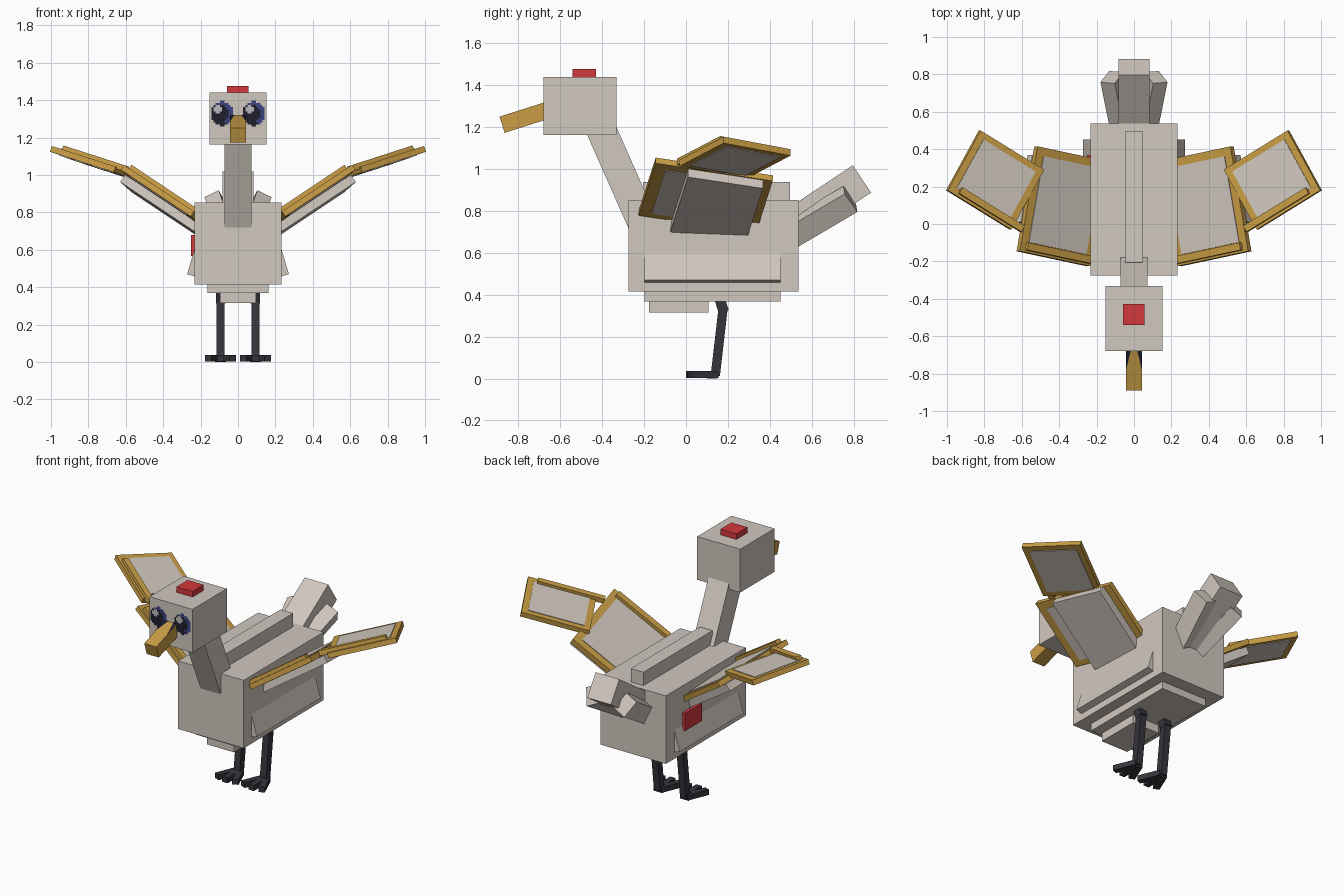
import bpy, bmesh, math
from mathutils import Vector, Matrix

cube = bpy.data.objects.get("Cube")
if cube:
    bpy.data.objects.remove(cube, do_unlink=True)


def material(name, rgb):
    m = bpy.data.materials.new(name)
    m.use_nodes = True
    col = (*rgb, 1)
    m.diffuse_color = col
    m.node_tree.nodes["Principled BSDF"].inputs["Base Color"].default_value = col
    return m


PALE = material("pale_feather", (0.64, 0.58, 0.525))
GOLD = material("gold", (0.59, 0.34, 0.06))
RED = material("red", (0.65, 0.04, 0.045))
DARK = material("charcoal", (0.035, 0.035, 0.045))
BLACK = material("eye_black", (0.014, 0.014, 0.03))
NAVY = material("eye_navy", (0.045, 0.06, 0.22))
SHINE = material("eye_shine", (0.5, 0.5, 0.53))


def finish(name, bm, mats):
    mesh = bpy.data.meshes.new(name)
    bm.to_mesh(mesh)
    bm.free()
    for m in mats:
        mesh.materials.append(m)
    ob = bpy.data.objects.new(name, mesh)
    bpy.context.collection.objects.link(ob)
    return ob


def slab(name, mat, origin, u, v, w, flip=False):
    """Box spanned by three edge vectors from one corner; flip mirrors it in x."""
    bm = bmesh.new()
    bmesh.ops.create_cube(bm, size=1)
    o, u, v, w = (Vector(p) for p in (origin, u, v, w))
    for vert in bm.verts:
        a, b, c = (k + 0.5 for k in vert.co)
        vert.co = o + u * a + v * b + w * c
        if flip:
            vert.co.x *= -1
    bmesh.ops.recalc_face_normals(bm, faces=bm.faces)
    return finish(name, bm, [mat])


def box(name, mat, x0, x1, y0, y1, z0, z1):
    return slab(name, mat, (x0, y0, z0), (x1 - x0, 0, 0), (0, y1 - y0, 0), (0, 0, z1 - z0))


def bar(name, mat, a, b, width, depth, roll=0, flip=False):
    """Square-ended bar whose axis runs from a to b."""
    a, d = Vector(a), Vector(b) - Vector(a)
    rot = Matrix.Rotation(math.radians(roll), 3, d)
    side = rot @ d.cross(Vector((0, 0, 1))).normalized()
    up = side.cross(d).normalized()
    return slab(name, mat, a - side * width / 2 - up * depth / 2,
                d, side * width, up * depth, flip)


# Body, back ridge and belly plates
box("body", PALE, -0.233, 0.233, -0.275, 0.537, 0.415, 0.852)
box("back_ridge", PALE, -0.045, 0.045, -0.205, 0.496, 0.84, 0.938)
box("belly_plate", PALE, -0.163, 0.163, -0.197, 0.452, 0.368, 0.42)
box("breast_plate", PALE, -0.096, 0.096, -0.177, 0.107, 0.315, 0.37)
box("side_patch", RED, -0.252, -0.23, 0.2, 0.37, 0.567, 0.68)

# Neck, head, comb and beak
bar("neck", PALE, (0, -0.16, 0.635), (0, -0.432, 1.25), 0.146, 0.143)
box("head", PALE, -0.153, 0.153, -0.68, -0.332, 1.163, 1.441)
box("comb", RED, -0.058, 0.056, -0.541, -0.429, 1.43, 1.477)
bar("beak", GOLD, (0, -0.62, 1.294), (0, -0.878, 1.212), 0.086, 0.081)


# Stepped round eyes made of small square cells
def eye(name, cx, cz):
    cell, n = 0.0115, 6
    bm = bmesh.new()
    for i in range(-n, n):
        for j in range(-n, n):
            px, pz = i + 0.5, j + 0.5
            r = math.hypot(px * 1.1, pz)
            if r > 5.7:
                continue
            cs = [(i, j), (i + 1, j), (i + 1, j + 1), (i, j + 1)]
            f = bm.faces.new([bm.verts.new((cx + p * cell, -0.684, cz + q * cell)) for p, q in cs])
            if math.hypot(px + 2, pz - 1.8) < 1.9:
                f.material_index = 2
            elif r > 3.7 and px + 0.7 * pz > -1:
                f.material_index = 1
    bmesh.ops.remove_doubles(bm, verts=bm.verts, dist=1e-4)
    finish(name, bm, [BLACK, NAVY, SHINE])


eye("left_eye", 0.085, 1.328)
eye("right_eye", -0.085, 1.328)

# Dark tapering marks on top of the beak
for s, side in ((1, "left"), (-1, "right")):
    bm = bmesh.new()
    pts = [(0.043, -0.68), (0.018, -0.68), (0.043, -0.785)]
    f = bm.faces.new([bm.verts.new((s * x, y, 1.3205 + (y + 0.68) * 0.318)) for x, y in pts])
    f.normal_update()
    if f.normal.z < 0:
        f.normal_flip()
    finish(side + "_beak_mark", bm, [BLACK])

# Middle tail feather
bar("tail_middle", PALE, (0, 0.42, 0.674), (0, 0.84, 0.953), 0.168, 0.157)


# Wing segment: frame, raised leading bar and inset panels
def wing_segment(name, rf, u, v, bar_t, bar_s, panel, flip):
    rf, u, v = Vector(rf), Vector(u), Vector(v)
    n = u.cross(v).normalized()

    def part(label, mat, t0, t1, s0, s1, h0, h1):
        slab(name + label, mat, rf + u * t0 + v * s0 + n * h0,
             u * (t1 - t0), v * (s1 - s0), n * (h1 - h0), flip)

    part("_frame", GOLD, 0, 1, 0, 1, -0.032, 0)
    part("_leading_bar", GOLD, *bar_t, *bar_s, -0.01, 0.022)
    part("_top_panel", PALE, *panel, 0, 0.004)
    part("_under_panel", PALE, *panel, -0.036, -0.032)
    return part


for flip, side in ((False, "left"), (True, "right")):
    # Wings
    inner = wing_segment(side + "_inner_wing", (0.235, -0.225, 0.805), (0.375, 0.08, 0.25),
                         (-0.095, 0.56, -0.085), (-0.05, 0.93), (0.02, 0.09),
                         (0.08, 0.9, 0.1, 0.92), flip)
    inner("_feathers", PALE, -0.05, 1.0, 0.28, 0.92, -0.083, -0.036)
    wing_segment(side + "_outer_wing", (0.655, -0.03, 1.045), (0.34, 0.21, 0.11),
                 (-0.175, 0.32, -0.06), (-0.12, 0.86), (0.04, 0.14),
                 (0.09, 0.91, 0.1, 0.91), flip)

    # Sloping side panel
    slab(side + "_side_panel", PALE, (0.232, -0.197, 0.605), (0, 0.649, 0),
         (0.04, 0, -0.135), (-0.05, 0, -0.015), flip)

    # Outer tail feather
    bar(side + "_tail_feather", PALE, (0.05, 0.45, 0.66), (0.118, 0.785, 0.857),
        0.085, 0.115, 30, flip)

    # Leg and three toes
    x = 0.093
    bar(side + "_thigh", DARK, (x, 0.155, 0.40), (x, 0.18, 0.32), 0.05, 0.05, 0, flip)
    bar(side + "_shin", DARK, (x, 0.177, 0.335), (x, 0.14, 0.015), 0.044, 0.044, 0, flip)
    for k, toe in ((-1, "inner"), (0, "middle"), (1, "outer")):
        bar(side + "_" + toe + "_toe", DARK, (x + 0.01 * k, 0.148, 0.02),
            (x + 0.066 * k, 0.012 if k else 0, 0.02), 0.038, 0.034, 0, flip)
    box(side + "_foot_pad", DARK, *((-x - 0.03, -x + 0.03) if flip else (x - 0.03, x + 0.03)),
        0.1, 0.15, 0, 0.037)

# Rest the feet exactly on the ground
bpy.context.view_layer.update()
